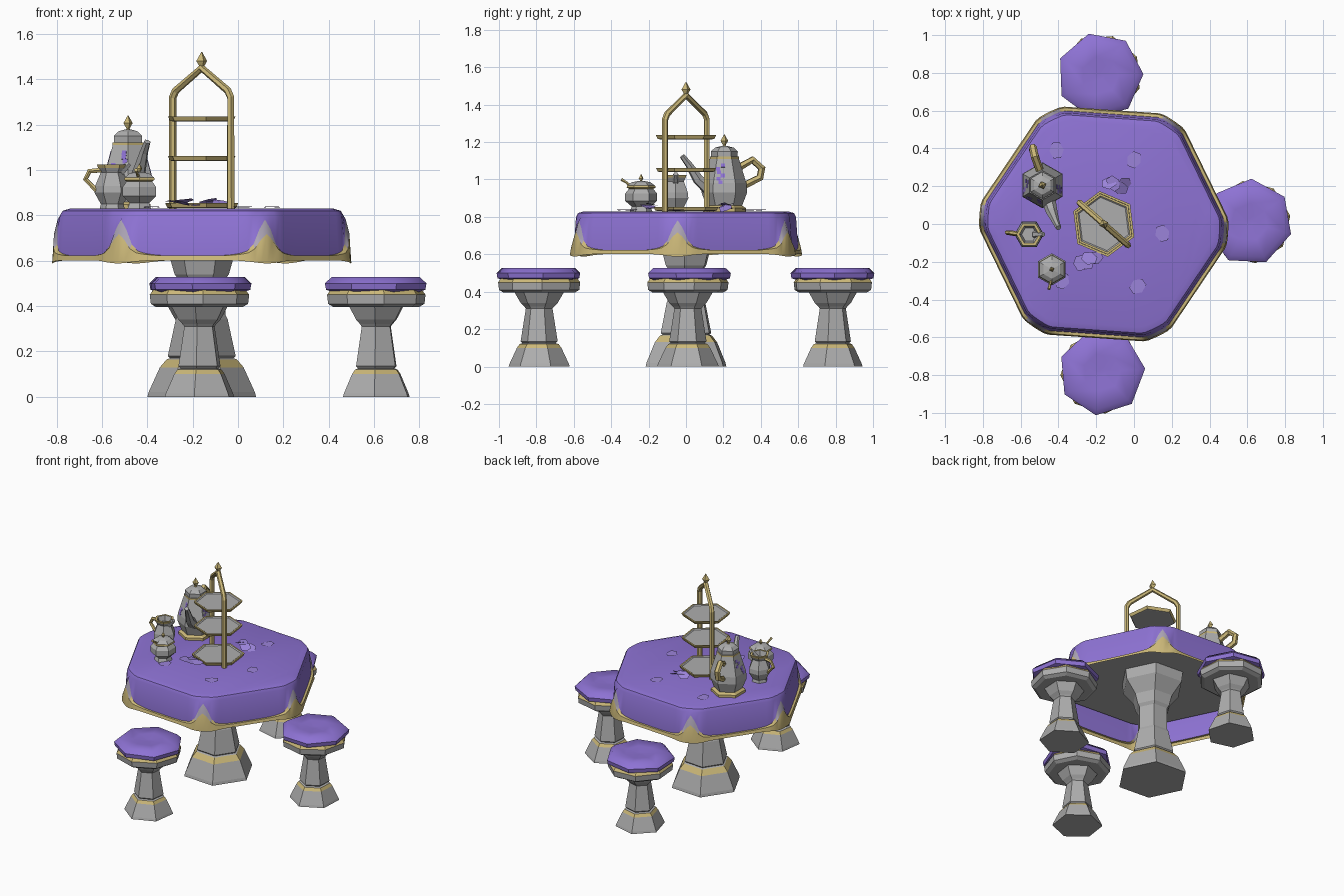
import bpy, bmesh, math, random
from math import sin, cos, radians, exp
from mathutils import Vector, Euler

random.seed(4)
if "Cube" in bpy.data.objects:
    bpy.data.objects.remove(bpy.data.objects["Cube"], do_unlink=True)


def material(name, rgb):
    m = bpy.data.materials.new(name)
    m.use_nodes = True
    m.diffuse_color = (*rgb, 1)
    m.node_tree.nodes["Principled BSDF"].inputs["Base Color"].default_value = (*rgb, 1)
    return m


STONE, GOLD, PURPLE, PALE, PETAL = range(5)
MATS = [material("stone_grey", (0.42, 0.42, 0.42)),
        material("soft_gold", (0.60, 0.48, 0.19)),
        material("violet_cloth", (0.27, 0.17, 0.66)),
        material("pale_lilac", (0.42, 0.38, 0.47)),
        material("petal_lilac", (0.33, 0.23, 0.70))]


def finish(name, bm, loc=(0, 0, 0), smooth=None):
    bmesh.ops.recalc_face_normals(bm, faces=bm.faces)
    me = bpy.data.meshes.new(name)
    bm.to_mesh(me)
    bm.free()
    for m in MATS:
        me.materials.append(m)
    ob = bpy.data.objects.new(name, me)
    ob.location = loc
    bpy.context.collection.objects.link(ob)
    if smooth:
        bpy.ops.object.select_all(action="DESELECT")
        ob.select_set(True)
        bpy.context.view_layer.objects.active = ob
        bpy.ops.object.shade_smooth_by_angle(angle=radians(smooth))
    return ob


def skin(bm, rings, mats, cap_ends=True):
    """Bridge rings of points; mats[i] colours the band above ring i."""
    vs = [[bm.verts.new(p) for p in ring] for ring in rings]
    n = len(vs[0])
    for i in range(len(vs) - 1):
        for j in range(n):
            k = (j + 1) % n
            f = bm.faces.new((vs[i][j], vs[i][k], vs[i + 1][k], vs[i + 1][j]))
            f.material_index = mats[i](j) if callable(mats[i]) else mats[i]
    if cap_ends:
        bm.faces.new(vs[0]).material_index = mats[0]
    bm.faces.new(vs[-1]).material_index = mats[-1]


def lathe(name, loc, profile, sides=6, phase=0, smooth=None):
    """Faceted turned part from (radius, height, colour of the band above)."""
    bm = bmesh.new()
    angles = [radians(phase) + math.tau * j / sides for j in range(sides)]
    rings = [[(r * cos(a), r * sin(a), z) for a in angles] for r, z, _ in profile]
    skin(bm, rings, [p[2] for p in profile])
    return finish(name, bm, loc, smooth)


def tube(name, points, width, mat, radii=None):
    """Faceted bar along a path."""
    cu = bpy.data.curves.new(name, "CURVE")
    cu.dimensions = "3D"
    cu.bevel_depth = width
    cu.bevel_resolution = 1
    cu.use_fill_caps = True
    sp = cu.splines.new("POLY")
    sp.points.add(len(points) - 1)
    sp.use_smooth = False
    for i, p in enumerate(points):
        sp.points[i].co = (*p, 1)
        sp.points[i].radius = radii[i] if radii else 1
    cu.materials.append(MATS[mat])
    ob = bpy.data.objects.new(name, cu)
    bpy.context.collection.objects.link(ob)
    bpy.ops.object.select_all(action="DESELECT")
    ob.select_set(True)
    bpy.context.view_layer.objects.active = ob
    bpy.ops.object.convert(target="MESH")


# Tablecloth: rounded hexagon with a gold hem rising to a lobe at each corner
CX, TURN, COUNT = -0.16, -4, 144


def cloth_ring(scale, height):
    pts = []
    for j in range(COUNT):
        a = 360 * j / COUNT
        d = min(a % 60, 60 - a % 60)
        r = scale * min(0.605 / cos(radians(30 - d)), 0.66)
        t = radians(a + TURN)
        pts.append((r * cos(t), r * sin(t), height(d)))
    return pts


def hem(d):
    return 0.602 - 0.014 * exp(-(d / 8) ** 2)


def lobe(part):
    return lambda d: 0.622 + part * (0.13 * exp(-(d / 4) ** 2) + 0.03 * exp(-(d / 10) ** 2))


def lobe_tip(j):
    d = min(j % 24, 23 - j % 24)
    return PALE if d < 2 else GOLD


def flat(z):
    return lambda d: z


bm = bmesh.new()
skin(bm, [cloth_ring(1, hem), cloth_ring(0.99, lobe(0.6)), cloth_ring(0.965, lobe(1)),
          cloth_ring(0.947, flat(0.8)), cloth_ring(0.93, flat(0.82)), cloth_ring(0.88, flat(0.83))],
     [GOLD, lobe_tip, PURPLE, PURPLE, PURPLE, PURPLE], cap_ends=False)
finish("tablecloth", bm, (CX, 0, 0), 40)

# Board under the cloth and its pedestal
bm = bmesh.new()
skin(bm, [cloth_ring(0.93, flat(0.77)), cloth_ring(0.925, flat(0.79))], [STONE, STONE])
finish("table_board", bm, (CX, 0, 0))
lathe("table_pedestal", (CX, 0, 0),
      [(0.24, 0, STONE), (0.235, 0.02, STONE), (0.185, 0.13, GOLD), (0.155, 0.165, STONE),
       (0.14, 0.17, STONE), (0.15, 0.18, STONE), (0.115, 0.34, STONE), (0.105, 0.36, STONE),
       (0.105, 0.52, STONE), (0.12, 0.54, STONE), (0.14, 0.61, STONE), (0.21, 0.7, STONE),
       (0.22, 0.775, STONE)], 6, TURN)

# Three stools
for side, x, y, phase in (("right", 0.61, 0.01, 87), ("front", -0.17, -0.785, -98),
                          ("back", -0.18, 0.785, 105)):
    loc = (x, y, 0)
    lathe(side + "_stool_base", loc,
          [(0.165, 0, STONE), (0.16, 0.015, STONE), (0.12, 0.1, GOLD), (0.105, 0.12, STONE),
           (0.09, 0.125, STONE), (0.1, 0.135, STONE), (0.072, 0.31, STONE), (0.08, 0.32, STONE),
           (0.1, 0.34, STONE), (0.135, 0.4, STONE)], 6, phase)
    lathe(side + "_stool_plate", loc,
          [(0.19, 0.395, STONE), (0.215, 0.41, STONE), (0.22, 0.45, GOLD), (0.205, 0.47, GOLD)],
          8, phase + 12)
    lathe(side + "_stool_cushion", loc,
          [(0.19, 0.46, PURPLE), (0.225, 0.472, PURPLE), (0.23, 0.5, PURPLE),
           (0.2, 0.528, PURPLE), (0.1, 0.525, PURPLE), (0.02, 0.518, PURPLE)], 7, phase, 50)


def finial(name, loc, s):
    lathe(name, loc, [(0.3 * s, 0, GOLD), (0.35 * s, 0.25 * s, GOLD), (0.25 * s, 0.4 * s, GOLD),
                      (0.75 * s, 1.2 * s, GOLD), (0.04 * s, 2.4 * s, GOLD)], 4, 20)


# Three tier cake stand: hexagonal trays hung on a pointed arch
for level, z, r in (("lower", 0.832, 0.175), ("middle", 1.04, 0.162), ("upper", 1.215, 0.162)):
    lathe(level + "_tray", (CX, 0, z),
          [(r - 0.02, 0, STONE), (r - 0.01, 0.002, GOLD), (r, 0.022, GOLD),
           (r - 0.012, 0.022, STONE), (r - 0.02, 0.016, STONE)], 6, 97)
dx, dy = 0.128, -0.112
arch = [(-1, 0.83), (-1, 1.32), (-0.9, 1.35), (0, 1.45), (0.9, 1.35), (1, 1.32), (1, 0.83)]
tube("stand_arch", [(CX + k * dx, k * dy, z) for k, z in arch], 0.017, GOLD)
finial("stand_finial", (CX, 0, 1.44), 0.034)

# Teapot
TX, TY = -0.485, 0.205
lathe("teapot_body", (TX, TY, 0),
      [(0.115, 0.83, GOLD), (0.115, 0.848, GOLD), (0.095, 0.86, STONE), (0.122, 0.93, STONE),
       (0.118, 0.98, STONE), (0.078, 1.11, GOLD), (0.078, 1.122, STONE)], 6, 30)
lathe("teapot_lid", (TX, TY, 0),
      [(0.07, 1.12, STONE), (0.072, 1.15, STONE), (0.05, 1.17, STONE), (0.02, 1.178, STONE)], 6, 30)
finial("teapot_finial", (TX, TY, 1.172), 0.029)
tube("teapot_handle", [(TX - 0.01, TY + 0.07, 1.06), (TX - 0.04, TY + 0.15, 1.105),
                       (TX - 0.05, TY + 0.2, 1.06), (TX - 0.05, TY + 0.19, 1.01),
                       (TX - 0.02, TY + 0.09, 0.96)], 0.021, GOLD)
tube("teapot_spout", [(TX + 0.03, TY - 0.07, 0.94), (TX + 0.05, TY - 0.14, 1.0),
                      (TX + 0.07, TY - 0.19, 1.08), (TX + 0.085, TY - 0.225, 1.125)],
     0.03, STONE, [1.3, 1, 0.65, 0.5])

# Painted blossoms on the teapot sides
for face in (0, 180, 240):
    for k in range(6):
        z = 0.985 + 0.018 * k
        ap = 0.866 * (0.118 - 0.04 * (z - 0.98) / 0.13)
        a = radians(face)
        off = random.uniform(-0.04, 0.04)
        bm = bmesh.new()
        bmesh.ops.create_cube(bm, size=1)
        for v in bm.verts:
            v.co = Vector((v.co.x * 0.004, v.co.y * 0.022, v.co.z * 0.02))
        for f in bm.faces:
            f.material_index = PURPLE
        ob = finish("teapot_blossom", bm, (TX + ap * cos(a) - off * sin(a),
                                           TY + ap * sin(a) + off * cos(a), z))
        ob.rotation_euler = Euler((0, -0.26, a))

# Milk jug
JX, JY = -0.555, -0.055
lathe("milk_jug", (JX, JY, 0),
      [(0.055, 0.83, STONE), (0.05, 0.85, STONE), (0.078, 0.9, STONE), (0.075, 0.93, STONE),
       (0.05, 0.99, STONE), (0.062, 1.01, GOLD), (0.068, 1.025, GOLD), (0.052, 1.025, STONE),
       (0.04, 0.99, STONE)], 6, 0)
tube("milk_jug_lip", [(JX + 0.03, JY, 0.985), (JX + 0.075, JY, 1.03)], 0.022, STONE, [1, 0.6])
tube("milk_jug_handle", [(JX - 0.045, JY, 1.0), (JX - 0.1, JY + 0.01, 0.995),
                         (JX - 0.118, JY + 0.01, 0.96), (JX - 0.06, JY, 0.9)], 0.012, GOLD)

# Sugar bowl with spoon
SX, SY = -0.435, -0.24
lathe("sugar_bowl", (SX, SY, 0),
      [(0.06, 0.83, STONE), (0.05, 0.855, STONE), (0.085, 0.885, STONE), (0.085, 0.925, STONE),
       (0.065, 0.95, GOLD), (0.078, 0.957, GOLD), (0.075, 0.967, STONE), (0.05, 0.985, STONE),
       (0.015, 0.992, STONE)], 6, 30)
finial("sugar_finial", (SX, SY, 0.985), 0.018)
tube("sugar_spoon", [(SX, SY - 0.05, 0.96), (SX - 0.01, SY - 0.08, 0.985),
                     (SX - 0.015, SY - 0.105, 1.0)], 0.008, GOLD, [1, 0.8, 1.1])


# Scattered petals, flat ones and small tilted heaps
def petal(x, y, z, tilt, size):
    bm = bmesh.new()
    rim = bmesh.ops.create_circle(bm, segments=6, radius=size, cap_ends=True)["verts"]
    for v in rim:
        v.co.y *= 0.8
        v.co.z = 0.12 * abs(v.co.x)
    for f in bm.faces:
        f.material_index = PETAL
    ob = finish("petal", bm, (x, y, z))
    ob.rotation_euler = (tilt, tilt * 0.5, random.uniform(0, 6))


for x, y in ((-0.41, 0.39), (0, 0.34), (0.15, -0.05), (0.02, -0.33), (-0.38, -0.3)):
    petal(x, y, 0.834, 0, 0.048)
for x, y in ((-0.09, 0.19), (-0.24, -0.18)):
    for k in range(4):
        petal(x + random.uniform(-0.05, 0.05), y + random.uniform(-0.03, 0.03),
              0.845 + 0.006 * k, random.uniform(-0.6, 0.6), 0.045)
